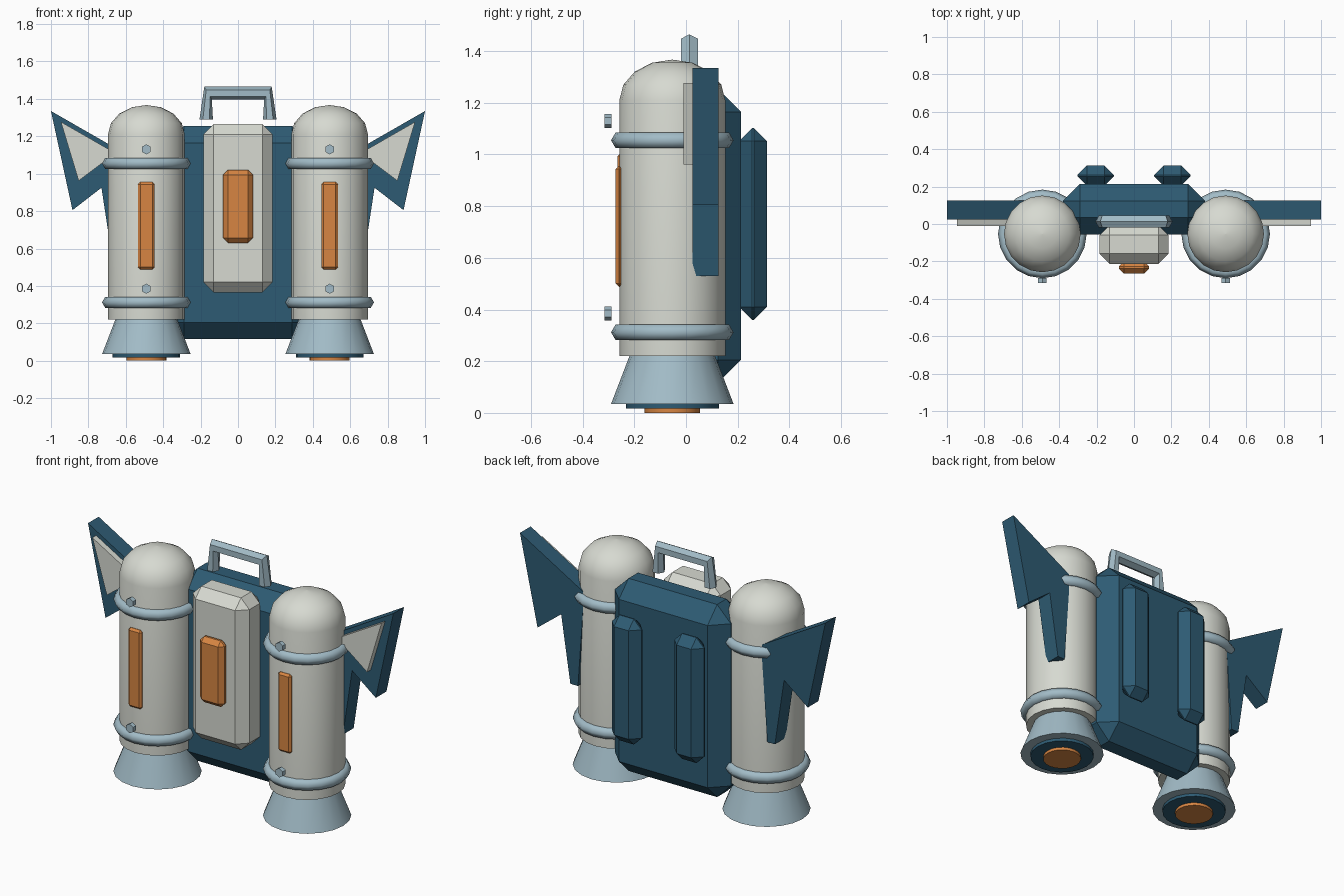
import bpy, bmesh, math
from mathutils import Matrix, Vector

if "Cube" in bpy.data.objects:
    bpy.data.objects.remove(bpy.data.objects["Cube"])


def material(name, rgb):
    m = bpy.data.materials.new(name)
    m.diffuse_color = (*rgb, 1)
    m.use_nodes = True
    m.node_tree.nodes["Principled BSDF"].inputs["Base Color"].default_value = m.diffuse_color
    return m


WHITE = material("warm_white", (0.68, 0.70, 0.64))
NAVY = material("deep_blue", (0.027, 0.105, 0.172))
STEEL = material("pale_steel_blue", (0.36, 0.50, 0.57))
ORANGE = material("orange", (0.68, 0.235, 0.055))


def finish(name, bm, mat, smooth=None):
    bmesh.ops.recalc_face_normals(bm, faces=bm.faces)
    me = bpy.data.meshes.new(name)
    bm.to_mesh(me)
    bm.free()
    me.materials.append(mat)
    ob = bpy.data.objects.new(name, me)
    bpy.context.collection.objects.link(ob)
    if smooth:
        bpy.ops.object.select_all(action='DESELECT')
        ob.select_set(True)
        bpy.context.view_layer.objects.active = ob
        bpy.ops.object.shade_smooth_by_angle(angle=math.radians(smooth))
    return ob


def box(name, x, y, z, bevel, mat):
    """Chamfered box from (min, max) ranges."""
    bm = bmesh.new()
    bmesh.ops.create_cube(bm, size=1)
    for v in bm.verts:
        v.co = [r[0] if c < 0 else r[1] for c, r in zip(v.co, (x, y, z))]
    bmesh.ops.bevel(bm, geom=bm.edges[:], offset=bevel, segments=1,
                    affect='EDGES', profile=0.5)
    return finish(name, bm, mat)


def skin(bm, rings, caps=True, loop=False):
    """Bridge equal-sized rings of points."""
    vs = [[bm.verts.new(p) for p in r] for r in rings]
    n = len(vs[0])
    pairs = list(zip(vs, vs[1:])) + ([(vs[-1], vs[0])] if loop else [])
    for a, b in pairs:
        for i in range(n):
            j = (i + 1) % n
            bm.faces.new((a[i], a[j], b[j], b[i]))
    if caps and not loop:
        bm.faces.new(vs[0])
        bm.faces.new(vs[-1])


def lathe(name, cx, cy, profile, mat, n=20, smooth=35, loop=False):
    """Revolve (radius, z) points about a vertical axis."""
    bm = bmesh.new()
    skin(bm, [[(cx + r * math.cos(2 * math.pi * i / n),
                cy + r * math.sin(2 * math.pi * i / n), z) for i in range(n)]
              for r, z in profile], loop=loop)
    bmesh.ops.remove_doubles(bm, verts=bm.verts, dist=1e-5)
    return finish(name, bm, mat, smooth)


def plate(name, outline, y0, y1, mat):
    """Extrude an (x, z) outline along y."""
    bm = bmesh.new()
    skin(bm, [[(x, y, z) for x, z in outline] for y in (y0, y1)])
    return finish(name, bm, mat)


# Central pack, front panel and badge
box("backpack_body", (-.38, .38), (-.055, .213), (.115, 1.255), .09, NAVY)
box("front_panel", (-.185, .185), (-.213, -.005), (.365, 1.265), .055, WHITE)
box("front_badge", (-.08, .08), (-.265, -.2), (.63, 1.02), .026, ORANGE)

# Carry handle: hexagonal bar swept along a mitred path
path = [((-.17, 1.29), (-.036, 0)), ((-.16, 1.431), (-.02, .034)),
        ((.16, 1.431), (.02, .034)), ((.17, 1.29), (.036, 0))]
bm = bmesh.new()
skin(bm, [[(c[0] + h[0] * math.cos(a), .013 + .0375 * math.sin(a),
            c[1] + h[1] * math.cos(a))
           for a in (k * math.pi / 3 for k in range(6))] for c, h in path])
finish("carry_handle", bm, STEEL)

CX, CY, R = .49, -.053, .205
for s, side in ((-1, "left"), (1, "right")):
    x = s * CX
    # Tank with flattened dome
    dome = [(R * math.cos(math.radians(a)), 1.21 + .157 * math.sin(math.radians(a)))
            for a in (22.5, 45, 67.5)]
    lathe(side + "_tank", x, CY,
          [(R, .22), (R, 1.21)] + dome + [(.001, 1.367)], WHITE)
    # Bands and rivets
    for z, rz, lvl in ((.312, .385, "lower"), (1.055, 1.13, "upper")):
        lathe(f"{side}_{lvl}_band", x, CY,
              [(.203 + .034 * math.cos(k * math.pi / 3),
                z + .034 * math.sin(k * math.pi / 3)) for k in range(6)],
              STEEL, smooth=65, loop=True)
        bm = bmesh.new()
        bmesh.ops.create_cone(
            bm, cap_ends=True, segments=6, radius1=.027, radius2=.027, depth=.027,
            matrix=Matrix.Translation(Vector((x, -.3015, rz)))
            @ Matrix.Rotation(math.pi / 2, 4, 'X'))
        finish(f"{side}_{lvl}_rivet", bm, STEEL)
    # Light strip on the tank front
    box(side + "_tank_strip", (x - .044, x + .044), (-.272, -.245),
        (.488, .955), .012, ORANGE)
    # Nozzle bell with inner ring and glowing core
    lathe(side + "_nozzle", x, CY, [(.237, .035), (.165, .222)], STEEL)
    lathe(side + "_nozzle_ring", x, CY, [(.18, .017), (.18, .05)], NAVY)
    lathe(side + "_nozzle_core", x, CY, [(.107, 0), (.107, .03)], ORANGE)
    # Swept wing and its inlay
    wing = [(1, 1.335), (.885, .805), (.73, .925), (.67, .53), (.62, .53), (.58, 1.094)]
    plate(side + "_wing", [(s * a, b) for a, b in wing], .025, .125, NAVY)
    inlay = [(.947, 1.277), (.852, .962), (.655, 1.11)]
    plate(side + "_wing_inlay", [(s * a, b) for a, b in inlay], -.01, .026, WHITE)
    # Back pad
    box(side + "_back_pad", (s * .205 - .097, s * .205 + .097), (.205, .313),
        (.36, 1.102), .05, NAVY)
